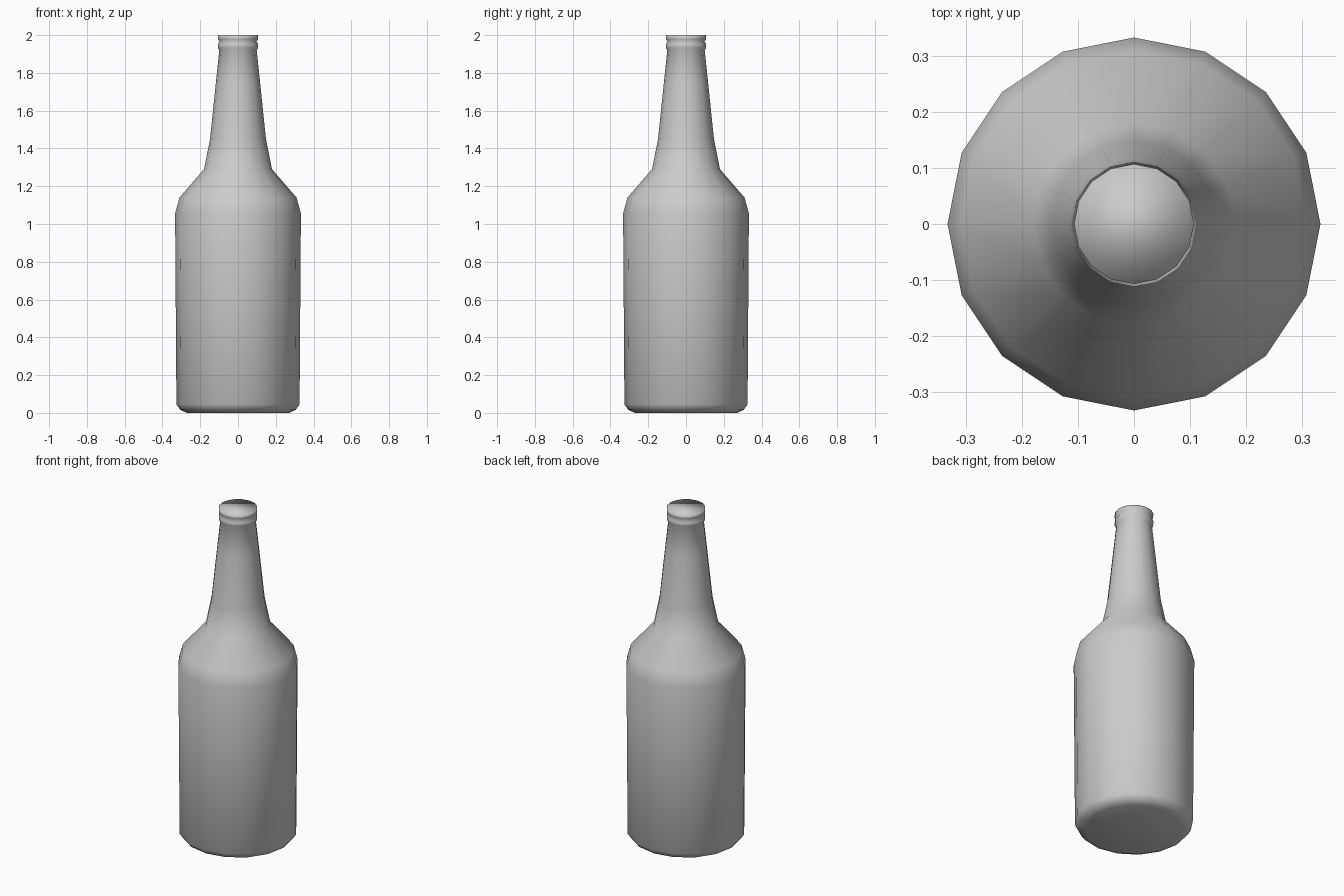
import bpy, bmesh, math

if "Cube" in bpy.data.objects:
    bpy.data.objects.remove(bpy.data.objects["Cube"])

SIDES = 16

# Bottle outline as (radius, height), from base to mouth
profile = [
    (0.27, 0.0), (0.305, 0.015), (0.326, 0.045),          # rounded base
    (0.333, 1.055), (0.31, 1.14), (0.18, 1.29),           # body and shoulder
    (0.148, 1.45), (0.117, 1.75), (0.099, 1.92),          # neck
    (0.107, 1.934), (0.107, 1.952), (0.098, 1.966),       # collar ring
    (0.106, 1.978), (0.107, 2.0),                         # lip
]

bm = bmesh.new()
rings = []
for r, z in profile:
    rings.append([bm.verts.new((r * math.cos(2 * math.pi * i / SIDES),
                                r * math.sin(2 * math.pi * i / SIDES), z))
                  for i in range(SIDES)])

# Walls
for low, high in zip(rings, rings[1:]):
    for i in range(SIDES):
        j = (i + 1) % SIDES
        bm.faces.new((low[i], low[j], high[j], high[i]))

# Base and closed mouth
bm.faces.new(rings[0][::-1])
bm.faces.new(rings[-1])

for f in bm.faces:
    f.smooth = True

mesh = bpy.data.meshes.new("bottle")
bm.to_mesh(mesh)
bm.free()
bottle = bpy.data.objects.new("bottle", mesh)
bpy.context.collection.objects.link(bottle)
